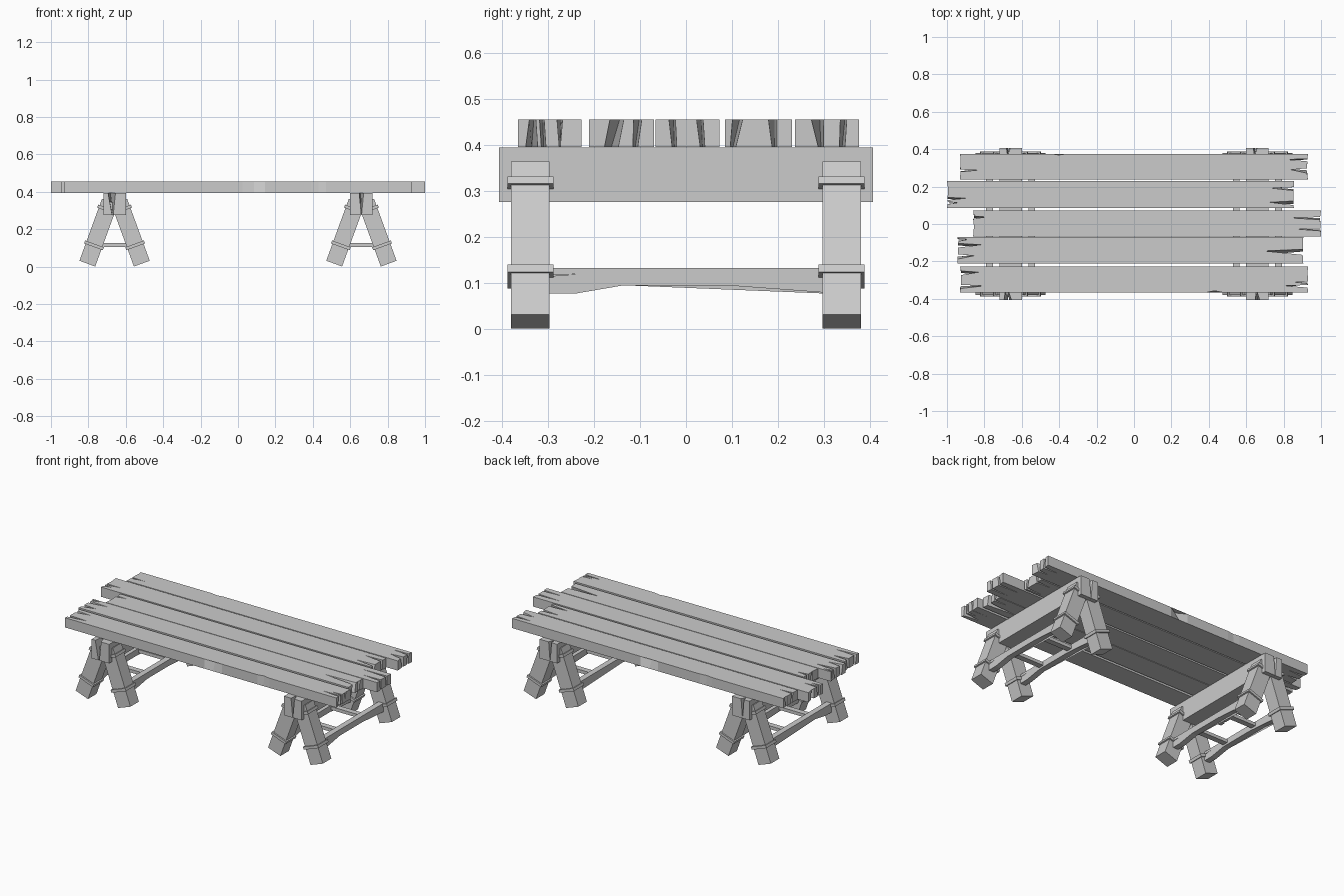
import bpy, bmesh, math, random
from mathutils import Matrix, Vector

if "Cube" in bpy.data.objects:
    bpy.data.objects.remove(bpy.data.objects["Cube"])

random.seed(4)


def finish(name, bm, mat=Matrix()):
    bmesh.ops.transform(bm, matrix=mat, verts=bm.verts)
    bmesh.ops.recalc_face_normals(bm, faces=bm.faces)
    me = bpy.data.meshes.new(name)
    bm.to_mesh(me)
    bm.free()
    ob = bpy.data.objects.new(name, me)
    bpy.context.collection.objects.link(ob)
    return ob


def loft(name, top, bottom, mat=Matrix()):
    """Solid between two matching outlines; sides split into triangles where warped."""
    bm = bmesh.new()
    a = [bm.verts.new(p) for p in top]
    b = [bm.verts.new(p) for p in bottom]
    caps = [bm.faces.new(a), bm.faces.new(b[::-1])]
    for i in range(len(a)):
        j = (i + 1) % len(a)
        bm.faces.new((a[i], b[i], b[j], a[j]))
    bmesh.ops.triangulate(bm, faces=caps)
    return finish(name, bm, mat)


def board(name, x0, x1, y0, y1, z0, z1, left=(), right=(), chips=(), rough=0.006, mat=Matrix()):
    """Board along x. Splits: (y, top width, bottom width, depth, sideways skew).
    Chips: (side, x centre, half length, top depth, bottom depth)."""
    top, bot = [], []

    def put(x, y, xb=None, yb=None):
        top.append((x, y, z1))
        bot.append((x if xb is None else xb, y if yb is None else yb, z0))

    def edge(side, y):
        for s, c, h, d, e in sorted(chips, key=lambda k: k[1] * -side):
            if s == side:
                for f, k in ((side, 0), (0, 1), (-side, 0)):
                    put(c + f * h, y - side * d * k, None, y - side * e * k)

    def end(x, sgn, ya, splits):
        for yc, wt, wb, d, sk in sorted(splits, key=lambda k: k[0] * sgn):
            j, q = random.uniform(0, rough), random.uniform(0, rough)
            put(x - sgn * j, yc - sgn * wt / 2, None, yc + sk - sgn * wb / 2)
            put(x - sgn * d, yc + wt * 0.2, x - sgn * d * 0.85, yc + sk)
            put(x - sgn * q, yc + sgn * wt / 2, None, yc + sk + sgn * wb / 2)

    put(x0, y0)
    edge(-1, y0)
    put(x1, y0)
    end(x1, 1, y0, right)
    put(x1, y1)
    edge(1, y1)
    put(x0, y1)
    end(x0, -1, y1, left)
    return loft(name, top, bot, mat)


def box(name, size, mat):
    bm = bmesh.new()
    bmesh.ops.create_cube(bm, size=1, matrix=Matrix.Diagonal((*size, 1)))
    return finish(name, bm, mat)


# Table top planks with split ends and chipped edges
Z0, Z1 = 0.395, 0.455
board("plank_1", -0.93, 0.93, -0.365, -0.227, Z0, Z1,
      left=[(-0.335, 0.02, 0.012, 0.13, 0.008), (-0.262, 0.022, 0.012, 0.1, -0.006)],
      right=[(-0.333, 0.014, 0.026, 0.12, -0.002), (-0.313, 0.01, 0.01, 0.07, 0.004),
             (-0.274, 0.012, 0.002, 0.13, 0)],
      chips=[(-1, 0.085, 0.06, 0.022, 0), (-1, 0.43, 0.04, 0.008, 0)])
board("plank_2", -0.945, 0.905, -0.211, -0.07, Z0, Z1,
      left=[(-0.175, 0.026, 0.016, 0.09, 0.008), (-0.115, 0.022, 0.012, 0.13, -0.006),
            (-0.085, 0.014, 0.008, 0.06, 0)],
      right=[(-0.15, 0.03, 0.03, 0.21, -0.012), (-0.105, 0.018, 0.01, 0.11, -0.005)])
board("plank_3", -0.86, 1.0, -0.066, 0.073, Z0, Z1,
      left=[(-0.012, 0.012, 0.016, 0.15, 0.004), (0.035, 0.014, 0.01, 0.07, -0.008)],
      right=[(-0.03, 0.014, 0.01, 0.13, 0.005), (0.03, 0.014, 0.01, 0.17, 0.006)])
board("plank_4", -1.0, 0.855, 0.085, 0.23, Z0, Z1,
      left=[(0.178, 0.028, 0.028, 0.22, 0.004), (0.135, 0.014, 0.01, 0.1, -0.006),
            (0.112, 0.012, 0.01, 0.06, 0)],
      right=[(0.112, 0.022, 0.012, 0.13, -0.01), (0.188, 0.018, 0.01, 0.12, 0.004)])
board("plank_5", -0.93, 0.93, 0.237, 0.375, Z0, Z1,
      left=[(0.285, 0.012, 0.018, 0.09, 0.006), (0.345, 0.022, 0.012, 0.13, -0.006)],
      right=[(0.285, 0.026, 0.012, 0.09, 0.008), (0.342, 0.014, 0.012, 0.11, -0.003)],
      chips=[(1, -0.01, 0.06, 0.035, 0), (1, -0.4, 0.04, 0.006, 0)])

# Trestles
TILT = math.radians(20)
LT, LW, LL = 0.09, 0.083, 0.353
for tx, side in ((-0.66, "left"), (0.66, "right")):
    # top beam with a cracked front end
    crack = (0.015, 0.04, 0.006, 0.08, -0.005) if tx < 0 else (0.0, 0.024, 0.001, 0.05, 0)
    board(side + "_beam", -0.406, 0.406, -0.06, 0.06, 0.276, 0.394, left=[crack],
          right=[(0.012, 0.02, 0.001, 0.04, 0)], rough=0,
          mat=Matrix.Translation((tx, 0, 0)) @ Matrix.Rotation(math.pi / 2, 4, "Z"))
    for sx in (-1, 1):
        # splayed legs with two collars each
        for sy in (-1, 1):
            axis = Vector((-sx * math.sin(TILT), 0, math.cos(TILT)))
            inward = Vector((-sx * math.cos(TILT), 0, -math.sin(TILT)))
            foot = Vector((tx + sx * 0.188, sy * 0.338, 0.0315)) + inward * LT / 2
            rot = Matrix.Rotation(-sx * TILT, 4, "Y")
            tag = f"{side}_{'back' if sy > 0 else 'front'}_{'outer' if sx * tx > 0 else 'inner'}"
            box(tag + "_leg", (LT, LW, LL), Matrix.Translation(foot + axis * LL / 2) @ rot)
            for n, d in (("upper", 0.308), ("lower", 0.104)):
                box(f"{tag}_{n}_band", (LT + 0.016, LW + 0.017, 0.017),
                    Matrix.Translation(foot + axis * d) @ rot)
        # long rail, thicker and split near the legs
        prof = [(-0.33, 0.133), (0.33, 0.133), (0.33, 0.121), (0.235, 0.118), (0.33, 0.114),
                (0.33, 0.076), (0.29, 0.08), (0.18, 0.095), (-0.135, 0.095), (-0.24, 0.077),
                (-0.33, 0.077), (-0.33, 0.112), (-0.24, 0.119), (-0.33, 0.118)]
        xc = tx + sx * 0.113
        loft(f"{side}_rail_{'outer' if sx * tx > 0 else 'inner'}",
             [(xc - 0.018, y, z) for y, z in prof], [(xc + 0.018, y, z) for y, z in prof])
    # rungs between the rails
    for i, y in enumerate((-0.12, 0.12)):
        box(f"{side}_rung_{i + 1}", (0.2, 0.035, 0.02), Matrix.Translation((tx, y, 0.116)))
